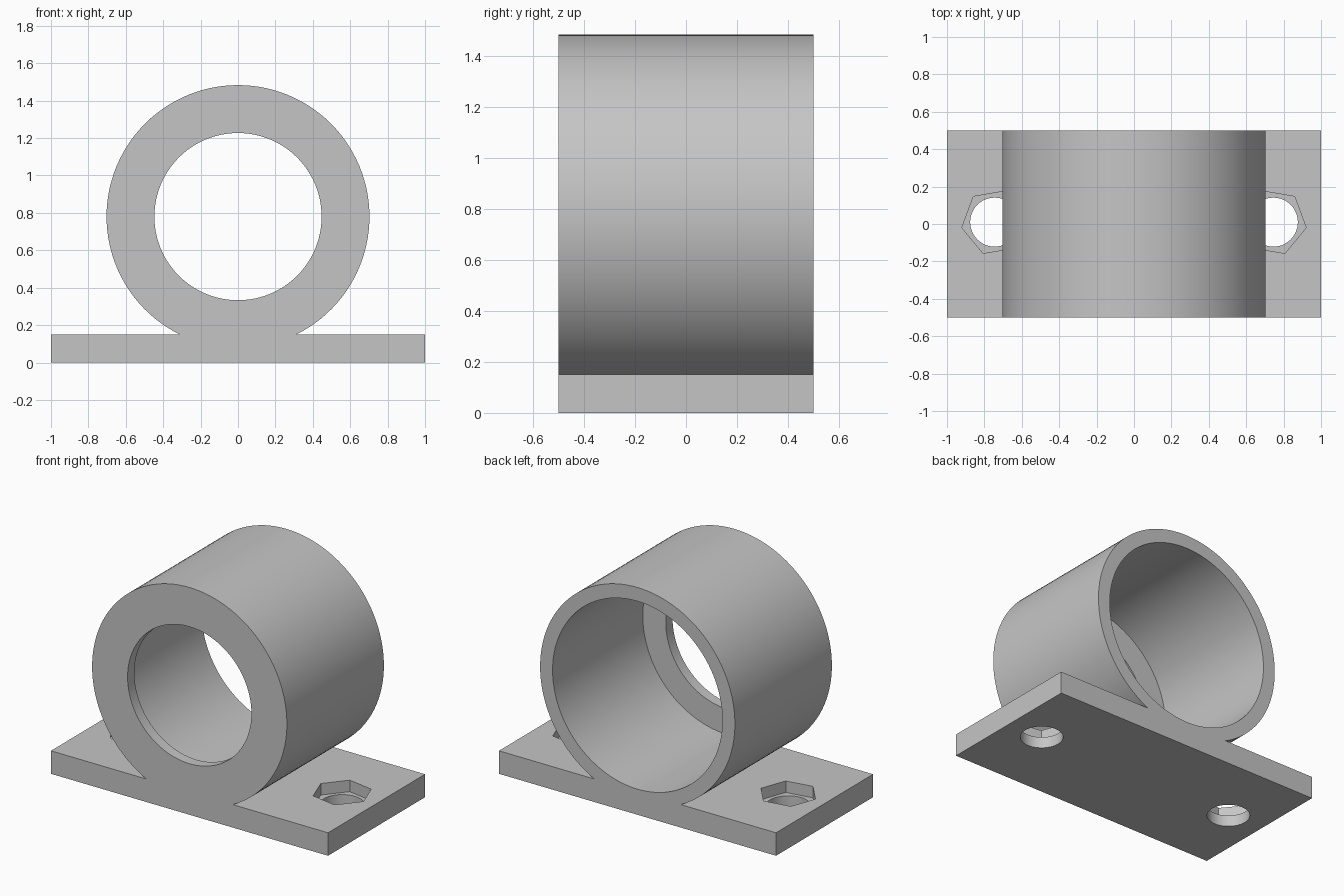
import bpy, bmesh
from math import sin, cos, pi, radians, asin, sqrt
from mathutils import Vector

cube = bpy.data.objects.get("Cube")
if cube:
    bpy.data.objects.remove(cube, do_unlink=True)

HALF_DEPTH = 0.5
BASE_TOP = 0.15
RING_Z, RING_R = 0.78, 0.703
BORE_R, LIP_R, LIP_THICK = 0.613, 0.447, 0.07
HOLE_X, HOLE_Y, HOLE_R = 0.745, 0.01, 0.131
NUT_R, NUT_FLOOR = 0.178, 0.075

grey = bpy.data.materials.new("mid grey")
grey.use_nodes = True
colour = (0.56, 0.56, 0.56, 1)
grey.diffuse_color = colour
grey.node_tree.nodes["Principled BSDF"].inputs["Base Color"].default_value = colour


def prism(name, outline, offset):
    """Extrude a closed outline of 3D points along the offset vector."""
    bm = bmesh.new()
    face = bm.faces.new([bm.verts.new(p) for p in outline])
    new = bmesh.ops.extrude_face_region(bm, geom=[face])["geom"]
    bmesh.ops.translate(bm, vec=Vector(offset),
                        verts=[v for v in new if isinstance(v, bmesh.types.BMVert)])
    bmesh.ops.recalc_face_normals(bm, faces=bm.faces)
    mesh = bpy.data.meshes.new(name)
    bm.to_mesh(mesh)
    bm.free()
    mesh.materials.append(grey)
    obj = bpy.data.objects.new(name, mesh)
    bpy.context.collection.objects.link(obj)
    return obj


def bore(name, radius, y_start):
    pts = [(radius * cos(2 * pi * i / 96), y_start, RING_Z + radius * sin(2 * pi * i / 96))
           for i in range(96)]
    return prism(name, pts, (0, 1.2, 0))


def upright(name, x, radius, sides, turn, z0):
    pts = [(x + radius * cos(turn + 2 * pi * i / sides),
            HOLE_Y + radius * sin(turn + 2 * pi * i / sides), z0) for i in range(sides)]
    return prism(name, pts, (0, 0, 0.25))


# Side profile: flat base plate flowing into the round housing
start = -asin((RING_Z - BASE_TOP) / RING_R)
sweep = pi - 2 * start
arc = [(RING_R * cos(start + sweep * i / 96), -HALF_DEPTH,
        RING_Z + RING_R * sin(start + sweep * i / 96)) for i in range(97)]
plate = [(-1, -HALF_DEPTH, BASE_TOP), (-1, -HALF_DEPTH, 0),
         (1, -HALF_DEPTH, 0), (1, -HALF_DEPTH, BASE_TOP)]
body = prism("ring_mount", arc + plate, (0, 2 * HALF_DEPTH, 0))

# Stepped bore with a thin front lip
cutters = [bore("lip_cutter", LIP_R, -0.6),
           bore("bore_cutter", BORE_R, LIP_THICK - HALF_DEPTH)]

# Bolt holes with mirrored hexagonal nut pockets
for side, label in ((-1, "right"), (1, "left")):
    x = side * HOLE_X
    cutters.append(upright(label + "_bolt_cutter", x, HOLE_R, 48, 0, -0.1))
    cutters.append(upright(label + "_nut_cutter", x, NUT_R, 6, radians(-9.7 * side), NUT_FLOOR))

bpy.ops.object.select_all(action="DESELECT")
bpy.context.view_layer.objects.active = body
body.select_set(True)
for cutter in cutters:
    cutter.hide_render = True
    cut = body.modifiers.new(cutter.name, "BOOLEAN")
    cut.operation = "DIFFERENCE"
    cut.solver = "EXACT"
    cut.object = cutter
    bpy.ops.object.modifier_apply(modifier=cut.name)
    bpy.data.objects.remove(cutter, do_unlink=True)

bpy.ops.object.shade_smooth_by_angle(angle=radians(30))
